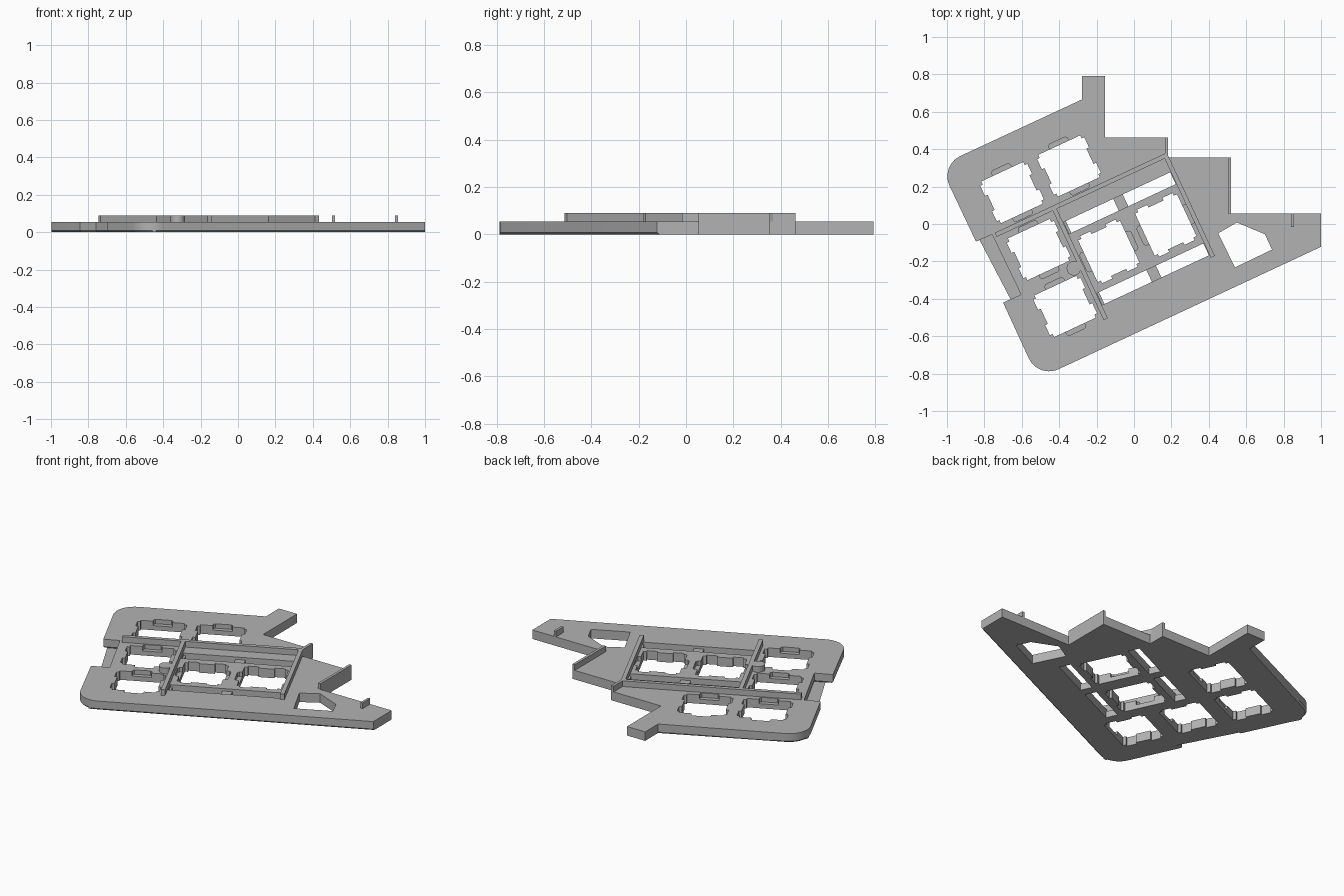
import bpy, bmesh, math
from mathutils import Vector

if "Cube" in bpy.data.objects:
    bpy.data.objects.remove(bpy.data.objects["Cube"])

ANG = math.radians(25)
U = Vector((math.cos(ANG), math.sin(ANG)))
V = Vector((-math.sin(ANG), math.cos(ANG)))
ORIGIN = Vector((-0.652, 0.168))      # centre of first square socket
PITCH, TOP, RIB = 0.336, 0.055, 0.09

grey = bpy.data.materials.new("plain grey")
grey.diffuse_color = (0.45, 0.45, 0.45, 1)
grey.use_nodes = True
grey.node_tree.nodes["Principled BSDF"].inputs["Base Color"].default_value = grey.diffuse_color


def loc(u, v):
    """Tilted socket grid to world."""
    return ORIGIN + U * u + V * v


def prism(bm, pts, z0, z1):
    vs = [bm.verts.new((p[0], p[1], z0)) for p in pts]
    f = bm.faces.new(vs)
    ext = bmesh.ops.extrude_face_region(bm, geom=[f])["geom"]
    for e in ext:
        if isinstance(e, bmesh.types.BMVert):
            e.co.z = z1


def make(name, prisms):
    bm = bmesh.new()
    for pts, z0, z1 in prisms:
        prism(bm, pts, z0, z1)
    bmesh.ops.recalc_face_normals(bm, faces=bm.faces)
    me = bpy.data.meshes.new(name)
    bm.to_mesh(me)
    bm.free()
    me.materials.append(grey)
    ob = bpy.data.objects.new(name, me)
    bpy.context.collection.objects.link(ob)
    return ob


def rect(u0, u1, v0, v1):
    return [loc(u0, v0), loc(u1, v0), loc(u1, v1), loc(u0, v1)]


def box(x0, x1, y0, y1):
    return [(x0, y0), (x1, y0), (x1, y1), (x0, y1)]


def fillet(corner, a, b, r=0.12, n=10):
    """Right-angled rounded corner, arriving along -a and leaving along b."""
    c = corner + (a + b) * r
    return [c - b * r * math.cos(t) - a * r * math.sin(t)
            for t in (i * math.pi / 2 / n for i in range(n + 1))]


# plate outline, anticlockwise
outline = [(-0.278, 0.666)]
outline += fillet(Vector((-1.037, 0.313)), U, -V)[::1]
outline += [(-0.845, -0.094), (-0.759, -0.056), (-0.604, -0.377), (-0.70, -0.42)]
outline += fillet(Vector((-0.512, -0.827)), V, U)
outline += [(1, -0.122), (1, 0.056), (0.519, 0.056), (0.519, 0.356), (0.182, 0.356),
            (0.182, 0.463), (-0.155, 0.463), (-0.155, 0.792), (-0.278, 0.792)]
# the fillets start on the side they arrive from
plate = make("plate", [(outline, 0, TOP)])

# small chamfer under the tilted outer edges
bm = bmesh.new()
bm.from_mesh(plate.data)
under = []
for e in bm.edges:
    a, b = (v.co for v in e.verts)
    d = b - a
    if a.z < 1e-4 and b.z < 1e-4 and abs(d.x) > 1e-3 and abs(d.y) > 1e-3:
        under.append(e)
bmesh.ops.bevel(bm, geom=under, offset=0.009, segments=1, affect='EDGES')
bm.to_mesh(plate.data)
bm.free()

# sockets: notched square through holes with shallow clip pockets
half, out, n0, n1 = 0.1235, 0.139, 0.045, 0.105
quarter = [(half, 0), (half, n0), (out, n0), (out, n1), (half, n1), (half, half)]
right = [(x, -y) for x, y in quarter[:0:-1]] + quarter[1:]
shape = right + [(-x, -y) for x, y in right]
through, shallow = [], []
for cu, cv, turned in [(0, 0, 0), (1, 0, 0), (0, -1, 0), (0, -2, 0), (1, -1.5, 1), (2, -1.5, 1)]:
    cu, cv = cu * PITCH, cv * PITCH
    pts = [(-y, x) if turned else (x, y) for x, y in shape]
    through.append(([loc(cu + x, cv + y) for x, y in pts], -0.1, 0.2))
    for s in (-1, 1):
        tab = [(-0.055, s * 0.11), (0.055, s * 0.11), (0.055, s * 0.14),
               (0.045, s * 0.15), (-0.045, s * 0.15), (-0.055, s * 0.14)]
        tab = [(-y, x) if turned else (x, y) for x, y in tab]
        shallow.append(([loc(cu + x, cv + y) for x, y in tab], 0.028, 0.2))

# slots above and below the turned pair, joined by a lowered groove
mid = -1.5 * PITCH
for s in (-1, 1):
    v0, v1 = sorted((mid + s * 0.175, mid + s * 0.245))
    shallow.append((rect(PITCH - 0.152, 2 * PITCH + 0.152, v0, v1), 0.04, 0.2))
    for c in (1, 2):
        through.append((rect(c * PITCH - 0.14, c * PITCH + 0.14, v0, v1), -0.1, 0.2))

# five-sided window
through.append(([(0.45, -0.05), (0.55, 0.008), (0.70, -0.055), (0.738, -0.137), (0.54, -0.232)], -0.1, 0.2))

for name, prisms in (("shallow_cutter", shallow), ("through_cutter", through)):
    cutter = make(name, prisms)
    cutter.hide_render = True
    m = plate.modifiers.new(name, 'BOOLEAN')
    m.operation, m.solver, m.object = 'DIFFERENCE', 'EXACT', cutter
    bpy.context.view_layer.objects.active = plate
    bpy.ops.object.modifier_apply(modifier=name)
    bpy.data.objects.remove(cutter)

# raised ribs along the grid and at the stepped edge
w = 0.012
hp = PITCH / 2
ribs = {
    "long_rib": rect(-0.175, 5 * hp, -hp - w, -hp + w),
    "middle_rib": rect(hp - w, hp + w, -0.825, -hp - w),
    "end_rib": rect(5 * hp - 2 * w, 5 * hp, -0.765, -hp - w),
    "step_rib_upper": box(0.165, 0.182, 0.356, 0.463),
    "step_rib_middle": box(0.503, 0.519, 0.056, 0.356),
    "step_rib_lower": box(0.84, 0.855, -0.017, 0.056),
}
for name, pts in ribs.items():
    make(name, [(pts, TOP, RIB)])

# round boss beside the middle rib
boss = make("boss", [([(-0.322 + 0.038 * math.cos(t), -0.237 + 0.038 * math.sin(t))
                       for t in (i * math.pi / 16 for i in range(32))], TOP, RIB)])

for ob in (plate, boss):
    bpy.ops.object.select_all(action='DESELECT')
    ob.select_set(True)
    bpy.context.view_layer.objects.active = ob
    bpy.ops.object.shade_smooth_by_angle(angle=math.radians(25))
